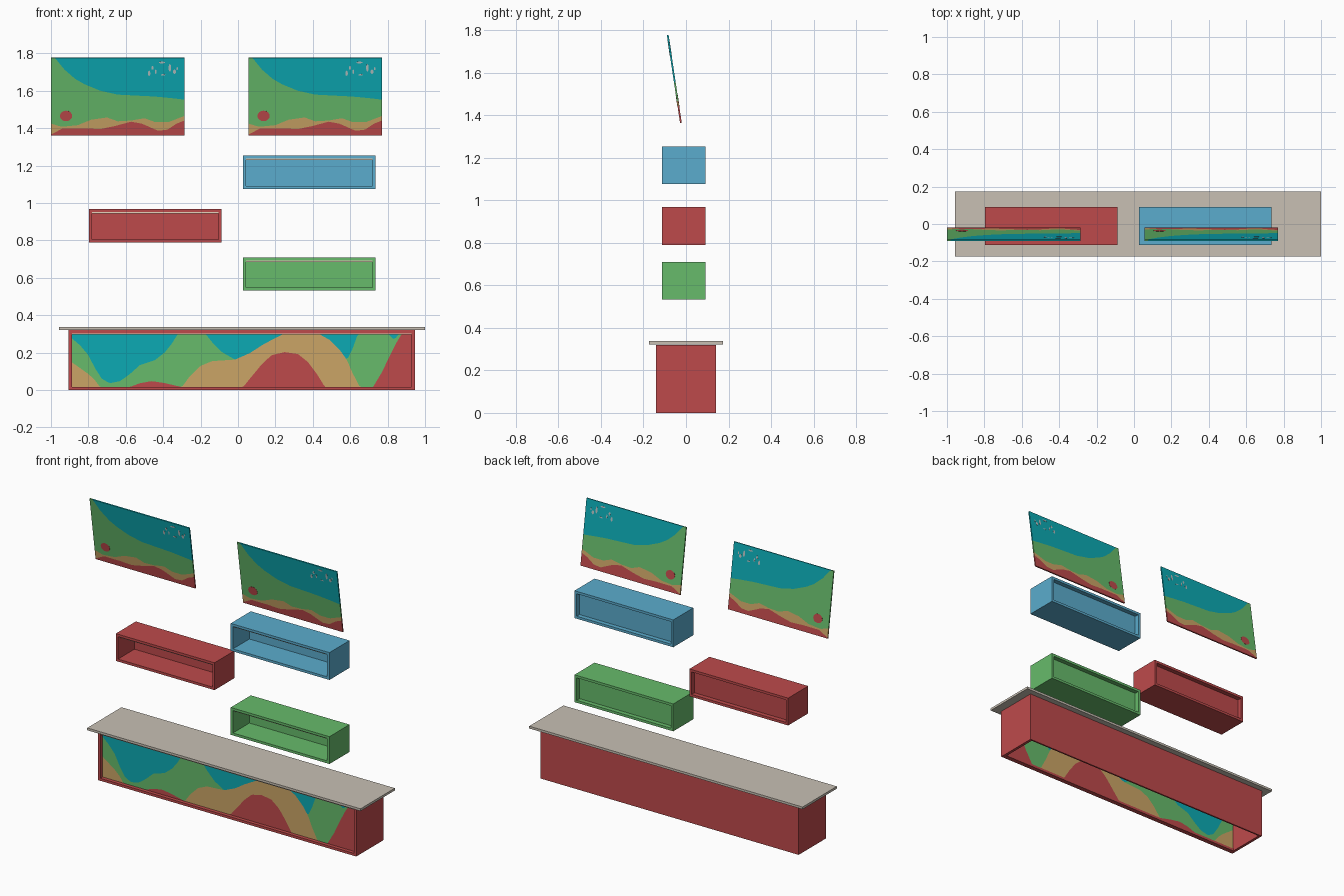
import bpy, bmesh, math
from mathutils import Matrix

if "Cube" in bpy.data.objects:
    bpy.data.objects.remove(bpy.data.objects["Cube"])


def material(name, r, g, b):
    lin = [((c / 255 + 0.055) / 1.055) ** 2.4 if c > 10 else c / 255 / 12.92 for c in (r, g, b)]
    m = bpy.data.materials.new(name)
    m.diffuse_color = (*lin, 1)
    m.use_nodes = True
    m.node_tree.nodes["Principled BSDF"].inputs["Base Color"].default_value = m.diffuse_color
    return m


TEAL = material("teal", 12, 170, 180)
GREEN = material("green", 103, 187, 107)
TAN = material("tan", 203, 165, 102)
RED = material("red", 190, 74, 75)
BLUE = material("blue", 91, 172, 205)
STONE = material("stone", 200, 192, 180)
CREAM = material("cream", 232, 214, 190)
GREY = material("pale grey", 178, 190, 190)


def make(name, bm, mats):
    me = bpy.data.meshes.new(name)
    bm.to_mesh(me)
    bm.free()
    for m in mats:
        me.materials.append(m)
    ob = bpy.data.objects.new(name, me)
    bpy.context.collection.objects.link(ob)
    return ob


def boxes(name, mat, *bounds):
    """One object made of boxes, each given as x0, x1, y0, y1, z0, z1."""
    bm = bmesh.new()
    for x0, x1, y0, y1, z0, z1 in bounds:
        bmesh.ops.create_cube(bm, size=1, matrix=Matrix.Translation(
            ((x0 + x1) / 2, (y0 + y1) / 2, (z0 + z1) / 2)) @ Matrix.Diagonal((x1 - x0, y1 - y0, z1 - z0, 1)))
    return make(name, bm, [mat])


def curve_at(pts, x):
    for (xa, za), (xb, zb) in zip(pts, pts[1:]):
        if x <= xb:
            t = max(0, (x - xa) / (xb - xa))
            return za + (zb - za) * t
    return pts[-1][1]


def painted_panel(name, x0, x1, z0, z1, curves, n, thickness):
    """Upright panel cut into four colour bands along the given curves."""
    bm = bmesh.new()
    cache = {}

    def vert(x, z):
        key = (round(x, 5), round(z, 5))
        if key not in cache:
            cache[key] = bm.verts.new((x, 0, z))
        return cache[key]

    def levels(x):
        out = [z1]
        for c in curves:
            out.append(min(out[-1], max(z0, curve_at(c, x))))
        return out + [z0]

    for i in range(n):
        xl, xr = (x0 + (x1 - x0) * k / n for k in (i, i + 1))
        L, R = levels(xl), levels(xr)
        for band in range(4):
            quad = [vert(xl, L[band + 1]), vert(xr, R[band + 1]), vert(xr, R[band]), vert(xl, L[band])]
            quad = list(dict.fromkeys(quad))
            if len(quad) > 2:
                bm.faces.new(quad).material_index = band
    ob = make(name, bm, [TEAL, GREEN, TAN, RED])
    mod = ob.modifiers.new("thickness", 'SOLIDIFY')
    mod.thickness = thickness
    mod.offset = 0
    return ob


# Counter: open underneath, framed front with recessed painted panel
X0, X1, T = -0.905, 0.945, 0.018
boxes("counter_body", RED,
      (X0, X0 + T, -0.14, 0.14, 0, 0.32),
      (X1 - T, X1, -0.14, 0.14, 0, 0.32),
      (X0 + T, X1 - T, 0.13, 0.14, 0, 0.32),
      (X0 + T, X1 - T, -0.14, 0.13, 0.303, 0.32),
      (X0 + T, X1 - T, -0.14, -0.11, 0, 0.016))
boxes("counter_light_strip", CREAM, (X0 + T, X1 - T, -0.135, -0.118, 0.296, 0.303))
boxes("countertop", STONE, (-0.957, 1.0, -0.175, 0.175, 0.322, 0.337))

# Counter front painting: lower edges of the teal, green and tan bands
teal_edge = [(-.89, .278), (-.845, .24), (-.80, .187), (-.765, .118), (-.727, .059), (-.685, .037),
             (-.63, .048), (-.578, .086), (-.524, .134), (-.444, .16), (-.39, .203), (-.353, .25),
             (-.32, .303), (-.176, .303), (-.139, .257), (-.086, .203), (-.016, .163), (.064, .198),
             (.128, .24), (.198, .278), (.25, .303), (.428, .303), (.492, .267), (.545, .214),
             (.583, .16), (.61, .214), (.642, .303), (.80, .303), (.834, .27), (.866, .303)]
red_left = [(-.58, .016), (-.524, .037), (-.46, .048), (-.39, .037), (-.30, .016)]
red_right = [(.722, .016), (.77, .096), (.813, .187), (.845, .25), (.877, .303), (.93, .303)]
green_edge = [(-.89, .15), (-.845, .118), (-.80, .086), (-.765, .053), (-.738, .016)] + red_left + [
    (-.257, .075), (-.203, .128), (-.139, .155), (-.016, .163), (.064, .198), (.128, .24),
    (.198, .278), (.25, .303), (.428, .303), (.492, .267), (.545, .214), (.583, .16),
    (.61, .096), (.652, .016)] + red_right
tan_edge = red_left + [(.027, .016), (.075, .075), (.128, .139), (.18, .187), (.25, .203), (.32, .193),
                       (.374, .15), (.422, .086), (.465, .016)] + red_right
panel = painted_panel("counter_front_panel", X0 + T, X1 - T, 0.016, 0.303,
                      [teal_edge, green_edge, tan_edge], 150, 0.006)
panel.location.y = -0.114


# Wall shelves: open boxes with a slightly recessed back
def shelf(name, mat, x0, z0):
    x1, z1, t, ya, yb = x0 + 0.707, z0 + 0.177, 0.016, -0.113, 0.092
    boxes(name, mat,
          (x0, x0 + t, ya, yb, z0, z1),
          (x1 - t, x1, ya, yb, z0, z1),
          (x0 + t, x1 - t, ya, yb, z0, z0 + t),
          (x0 + t, x1 - t, ya, yb, z1 - t, z1),
          (x0 + t, x1 - t, 0.055, 0.063, z0 + t, z1 - t))
    boxes(name + "_light_strip", CREAM, (x0 + t, x1 - t, -0.105, 0.055, z1 - t - 0.007, z1 - t))


shelf("blue_shelf", BLUE, 0.027, 1.076)
shelf("red_shelf", RED, -0.796, 0.79)
shelf("green_shelf", GREEN, 0.027, 0.532)

# Tilted screens: painted boards with a red spot and pale flecks
W, H = 0.714, 0.4186
sky = [(0, 1.03), (.03, 1), (.10, .85), (.18, .73), (.25, .66), (.37, .575), (.5, .525), (.78, .50), (.9, .48), (1, .46)]
hill = [(0, .15), (.08, .11), (.2, .13), (.3, .2), (.42, .23), (.5, .18), (.6, .19), (.7, .22),
        (.78, .17), (.88, .17), (.94, .21), (1, .25)]
ground = [(0, .01), (.09, .09), (.25, .09), (.37, .08), (.48, .12), (.6, .175), (.68, .15), (.8, .06),
          (.87, .07), (.94, .15), (1, .19)]
flecks = [(.735, .80, .010, .035), (.76, .87, .009, .025), (.785, .82, .006, .03), (.83, .94, .025, .012),
          (.84, .78, .018, .010), (.89, .87, .010, .05), (.925, .82, .012, .03), (.945, .86, .006, .02)]


def scaled(pts):
    return [((u - .5) * W, (v - .5) * H) for u, v in pts]


def spots(name, mat, items, sides):
    bm = bmesh.new()
    for u, v, ru, rv in items:
        bmesh.ops.create_cone(bm, cap_ends=True, segments=sides, radius1=1, radius2=1, depth=1,
                              matrix=Matrix.Translation(((u - .5) * W, 0, (v - .5) * H))
                              @ Matrix.Diagonal((ru * W, 0.0098, rv * H, 1))
                              @ Matrix.Rotation(math.pi / 2, 4, 'X'))
    return make(name, bm, [mat])


for side, x in (("left", -0.643), ("right", 0.413)):
    parts = [painted_panel(side + "_screen", -W / 2, W / 2, -H / 2, H / 2,
                           [scaled(sky), scaled(hill), scaled(ground)], 80, 0.008),
             spots(side + "_screen_spot", RED, [(.113, .25, .046, .068)], 16),
             spots(side + "_screen_flecks", GREY, flecks, 8)]
    for ob in parts:
        ob.location = (x, -0.055, 1.57)
        ob.rotation_euler.x = 0.149
